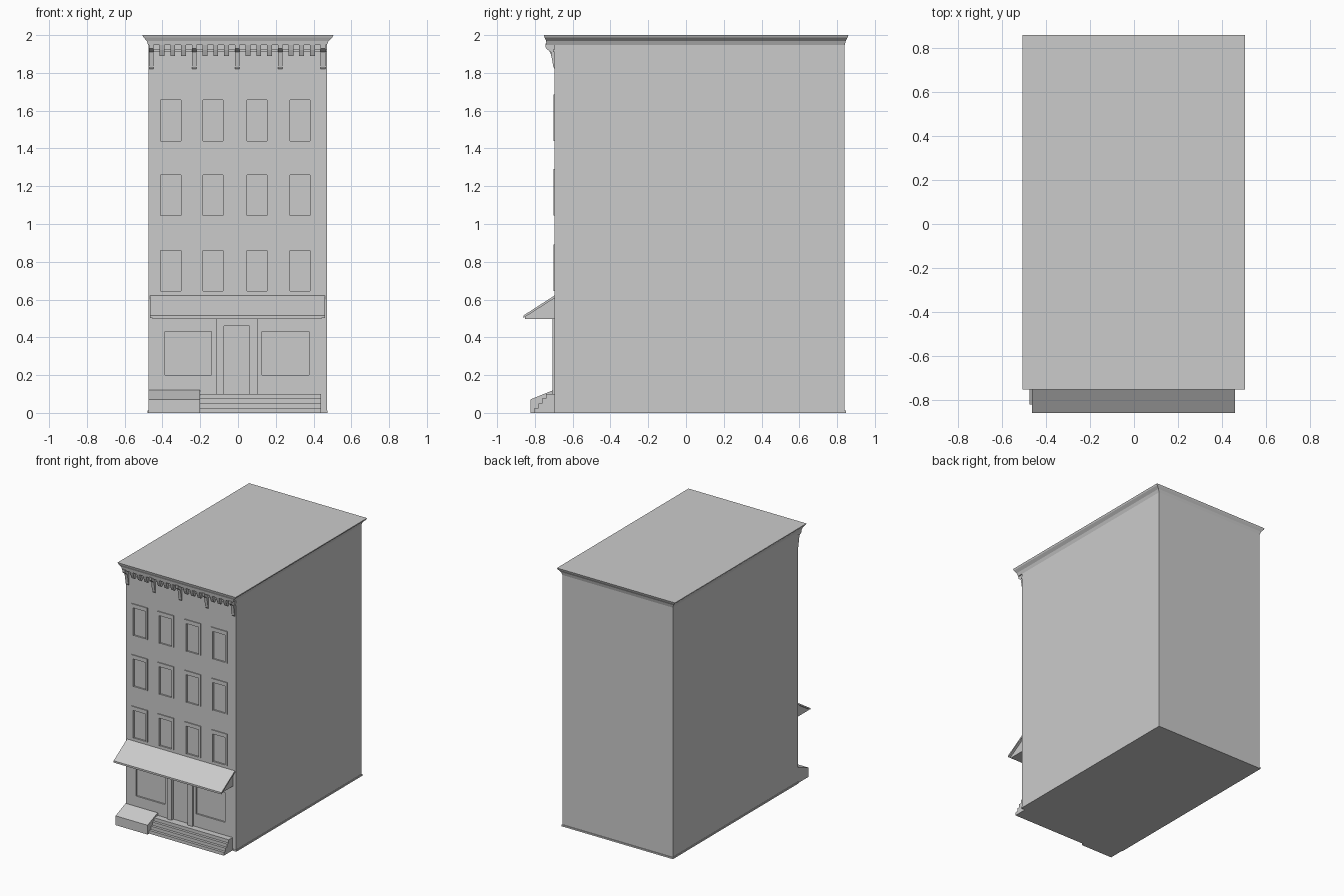
import bpy, bmesh

old = bpy.data.objects.get("Cube")
if old:
    bpy.data.objects.remove(old, do_unlink=True)

grey = bpy.data.materials.new("plain grey")
grey.use_nodes = True
grey.diffuse_color = (0.6, 0.6, 0.6, 1)
grey.node_tree.nodes["Principled BSDF"].inputs["Base Color"].default_value = (0.6, 0.6, 0.6, 1)


def finish(name, bm):
    bmesh.ops.recalc_face_normals(bm, faces=bm.faces)
    mesh = bpy.data.meshes.new(name)
    bm.to_mesh(mesh)
    bm.free()
    mesh.materials.append(grey)
    ob = bpy.data.objects.new(name, mesh)
    bpy.context.collection.objects.link(ob)
    return ob


def add_box(bm, x0, x1, y0, y1, z0, z1):
    cube = bmesh.ops.create_cube(bm, size=1)
    for v in cube["verts"]:
        v.co.x = x1 if v.co.x > 0 else x0
        v.co.y = y1 if v.co.y > 0 else y0
        v.co.z = z1 if v.co.z > 0 else z0


def boxes(name, items):
    bm = bmesh.new()
    for item in items:
        add_box(bm, *item)
    return finish(name, bm)


def add_profile(bm, points, x0, x1):
    # extrude a (y, z) outline along x
    face = bm.faces.new([bm.verts.new((x0, y, z)) for y, z in points])
    out = bmesh.ops.extrude_face_region(bm, geom=[face])
    for v in out["geom"]:
        if isinstance(v, bmesh.types.BMVert):
            v.co.x = x1


def profile(name, points, spans):
    bm = bmesh.new()
    for x0, x1 in spans:
        add_profile(bm, points, x0, x1)
    return finish(name, bm)


LEFT, RIGHT, FRONT, BACK = -0.475, 0.47, -0.695, 0.84

# Main walls and plinth
walls = boxes("walls", [(LEFT, RIGHT, FRONT, BACK, 0, 1.96)])
boxes("plinth", [(LEFT - 0.005, RIGHT + 0.005, FRONT - 0.003, BACK + 0.006, 0, 0.012)])

# Openings cut into the front wall
windows = [(x, x + 0.106, z, z + 0.216)
           for z in (0.645, 1.044, 1.44) for x in (-0.409, -0.185, 0.047, 0.274)]
shops = [(-0.387, -0.14, 0.2, 0.43), (0.128, 0.375, 0.2, 0.43)]
door = (-0.075, 0.06, 0.1, 0.46)
cutter = boxes("opening_cutter", [(a, b, FRONT - 0.05, FRONT + 0.012, c, d)
                                  for a, b, c, d in windows + shops + [door]])
cutter.hide_render = True
cut = walls.modifiers.new("openings", "BOOLEAN")
cut.object = cutter
cut.solver = "EXACT"
bpy.context.view_layer.objects.active = walls
bpy.ops.object.modifier_apply(modifier=cut.name)
bpy.data.objects.remove(cutter, do_unlink=True)

# Slim raised window surrounds with a taller lintel
trim = []
for a, b, c, d in windows:
    y = FRONT - 0.007
    trim += [(a - 0.016, a, y, FRONT, c, d), (b, b + 0.016, y, FRONT, c, d),
             (a - 0.016, b + 0.016, y, FRONT, d, d + 0.03)]
boxes("window_surrounds", trim)

# Door pilasters and lintel
boxes("door_surround", [(-0.115, -0.075, FRONT - 0.012, FRONT, 0.1, 0.5),
                        (0.06, 0.105, FRONT - 0.012, FRONT, 0.1, 0.5),
                        (-0.075, 0.06, FRONT - 0.008, FRONT, 0.46, 0.5)])

# Entrance steps
stairs = [(FRONT, 0)]
for i, y in enumerate((-0.802, -0.782, -0.762, -0.742)):
    stairs += [(y, i * 0.025), (y, i * 0.025 + 0.025)]
stairs.append((FRONT, 0.1))
profile("entrance_steps", stairs, [(-0.2, 0.44)])

# Sloping cellar hatch
profile("cellar_hatch", [(FRONT, 0), (-0.822, 0), (-0.822, 0.072), (-0.703, 0.12), (FRONT, 0.12)],
        [(LEFT, -0.2)])

# Awning: wedge body and overhanging sheet
profile("awning_body", [(FRONT, 0.498), (-0.853, 0.498), (-0.853, 0.51), (FRONT, 0.61)],
        [(-0.452, 0.442)])
profile("awning_sheet", [(FRONT, 0.608), (-0.86, 0.503), (-0.86, 0.516), (FRONT, 0.622)],
        [(-0.465, 0.46)])

# Long cornice brackets
step = 0.2275
starts = [-0.472 + i * step for i in range(5)]
profile("cornice_brackets", [(FRONT, 1.82), (-0.702, 1.83), (-0.716, 1.91), (-0.742, 1.93),
                             (-0.745, 1.955), (FRONT, 1.955)],
        [(x, x + 0.024) for x in starts])

# Dentils between the brackets
dentils = [x + k * step / 4 for x in starts[:-1] for k in (1, 2, 3)]
profile("dentils", [(FRONT, 1.89), (-0.712, 1.89), (-0.725, 1.92), (-0.735, 1.955), (FRONT, 1.955)],
        [(x, x + 0.026) for x in dentils])
boxes("frieze_band", [(LEFT, RIGHT, FRONT - 0.008, FRONT, 1.91, 1.925)])

# Flared cornice and flat roof
rings = [(LEFT, RIGHT, -0.738, BACK, 1.947), (-0.484, 0.48, -0.741, 0.846, 1.97),
         (-0.5, 0.5, -0.749, 0.856, 1.988), (-0.507, 0.505, -0.752, 0.86, 2.0)]
bm = bmesh.new()
loops = [[bm.verts.new(p) for p in ((a, c, z), (b, c, z), (b, d, z), (a, d, z))]
         for a, b, c, d, z in rings]
for low, high in zip(loops, loops[1:]):
    for i in range(4):
        j = (i + 1) % 4
        bm.faces.new((low[i], low[j], high[j], high[i]))
bm.faces.new(loops[0])
bm.faces.new(loops[-1])
finish("cornice_roof", bm)
